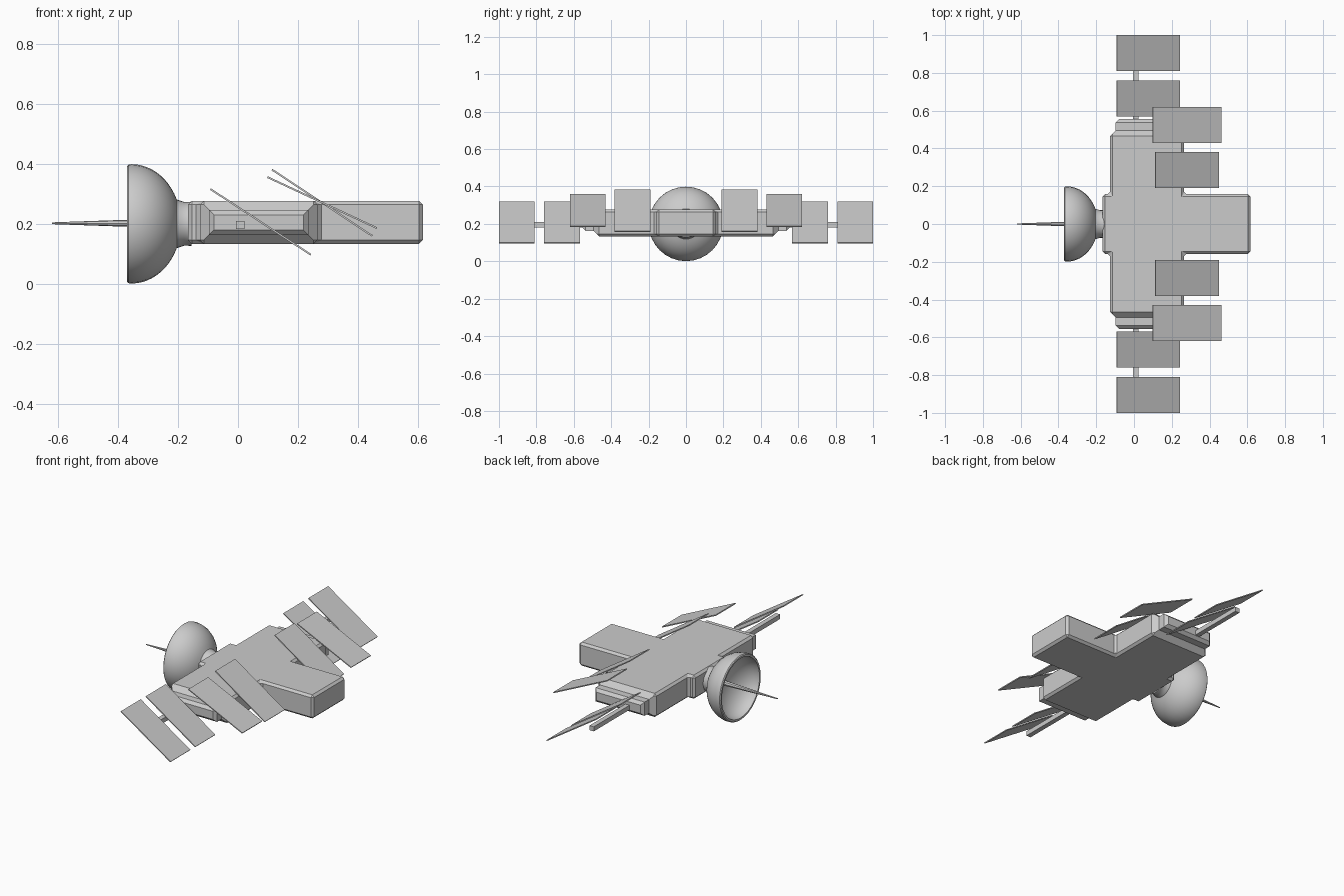
import bpy, bmesh, math
from mathutils import Vector, Matrix

if "Cube" in bpy.data.objects:
    bpy.data.objects.remove(bpy.data.objects["Cube"])


def finish(name, bm, smooth=False):
    bmesh.ops.recalc_face_normals(bm, faces=bm.faces[:])
    me = bpy.data.meshes.new(name)
    bm.to_mesh(me)
    bm.free()
    ob = bpy.data.objects.new(name, me)
    bpy.context.collection.objects.link(ob)
    if smooth:
        bpy.ops.object.select_all(action='DESELECT')
        ob.select_set(True)
        bpy.context.view_layer.objects.active = ob
        bpy.ops.object.shade_smooth_by_angle(angle=math.radians(35))
    return ob


def box(name, centre, size, tilt=0.0):
    bm = bmesh.new()
    bmesh.ops.create_cube(bm, size=1.0)
    m = Matrix.Translation(centre) @ Matrix.Rotation(tilt, 4, 'Y') @ Matrix.Diagonal((*size, 1))
    bmesh.ops.transform(bm, matrix=m, verts=bm.verts[:])
    return finish(name, bm)


def lathe_x(name, profile, z, steps=32):
    # profile of (x, radius) points spun about a line along x
    bm = bmesh.new()
    vs = [bm.verts.new((x, 0, z + r)) for x, r in profile]
    es = [bm.edges.new(p) for p in zip(vs, vs[1:])]
    bmesh.ops.spin(bm, geom=vs + es, cent=(0, 0, z), axis=(1, 0, 0),
                   angle=math.tau, steps=steps)
    bmesh.ops.remove_doubles(bm, verts=bm.verts[:], dist=1e-4)
    return finish(name, bm, True)


# Cross-shaped hull with chamfered edges
Z0, Z1 = 0.133, 0.277
half = [(0.617, 0.158), (0.265, 0.158), (0.265, 0.478),
        (-0.127, 0.478), (-0.127, 0.158), (-0.167, 0.158)]
outline = half + [(x, -y) for x, y in reversed(half)]
bm = bmesh.new()
base = bm.faces.new([bm.verts.new((x, y, Z0)) for x, y in outline])
top = bmesh.ops.extrude_face_region(bm, geom=[base], use_keep_orig=True)
for v in top['geom']:
    if isinstance(v, bmesh.types.BMVert):
        v.co.z = Z1
bmesh.ops.recalc_face_normals(bm, faces=bm.faces[:])
bmesh.ops.bevel(bm, geom=bm.edges[:], offset=0.013, segments=1, affect='EDGES')
bm.normal_update()

# Stepped wing ends: chamfer, neck, chamfer
for side in (-1, 1):
    face = max(bm.faces, key=lambda f: side * f.calc_center_median().y)
    for inset, y in ((0.017, 0.495), (0.0, 0.538), (0.017, 0.555)):
        c = face.calc_center_median()
        new = bmesh.ops.extrude_discrete_faces(bm, faces=[face])
        face = new['faces'][0]
        for v in face.verts:
            v.co.x -= math.copysign(inset, v.co.x - c.x)
            v.co.z -= math.copysign(inset, v.co.z - c.z)
            v.co.y = side * y
finish("hull", bm)

# Hollow dish with a flared neck
R = 0.199
outer = [(-0.355 + 0.165 * math.sin(a), R * math.cos(a))
         for a in [math.radians(t) for t in range(0, 67, 6)]]
inner = [(-0.37 + 0.12 * math.sin(a), 0.182 * math.cos(a))
         for a in [math.radians(t) for t in range(0, 91, 9)]]
dish_profile = ([(-0.155, 0.0), (-0.155, 0.074), (-0.165, 0.073), (-0.18, 0.073), (-0.192, 0.077)]
                + outer[::-1] + [(-0.365, R - 0.001), (-0.37, 0.193)] + inner)
lathe_x("dish", dish_profile, 0.2)

# Tapered antenna
lathe_x("antenna", [(-0.62, 0), (-0.62, 0.003), (-0.245, 0.016), (-0.245, 0)], 0.202, 8)

# Panels: low x, low-x height, high x, high-x height, inner y, outer y
panels = {
    "tip_panel": (-0.092, 0.316, 0.243, 0.097, 0.81, 1.0),
    "second_panel": (-0.092, 0.316, 0.243, 0.097, 0.568, 0.76),
    "upper_outer_panel": (0.098, 0.356, 0.463, 0.186, 0.43, 0.62),
    "upper_inner_panel": (0.113, 0.381, 0.448, 0.16, 0.191, 0.382),
}
for side, tag in ((-1, "right"), (1, "left")):
    for name, (xa, za, xb, zb, ya, yb) in panels.items():
        box(f"{name}_{tag}", ((xa + xb) / 2, side * (ya + yb) / 2, (za + zb) / 2),
            (math.hypot(xb - xa, zb - za), yb - ya, 0.006), math.atan2(za - zb, xb - xa))
    # Square boom carrying the tip panels
    box(f"boom_{tag}", (0.008, side * 0.72, 0.196), (0.029, 0.36, 0.028))
